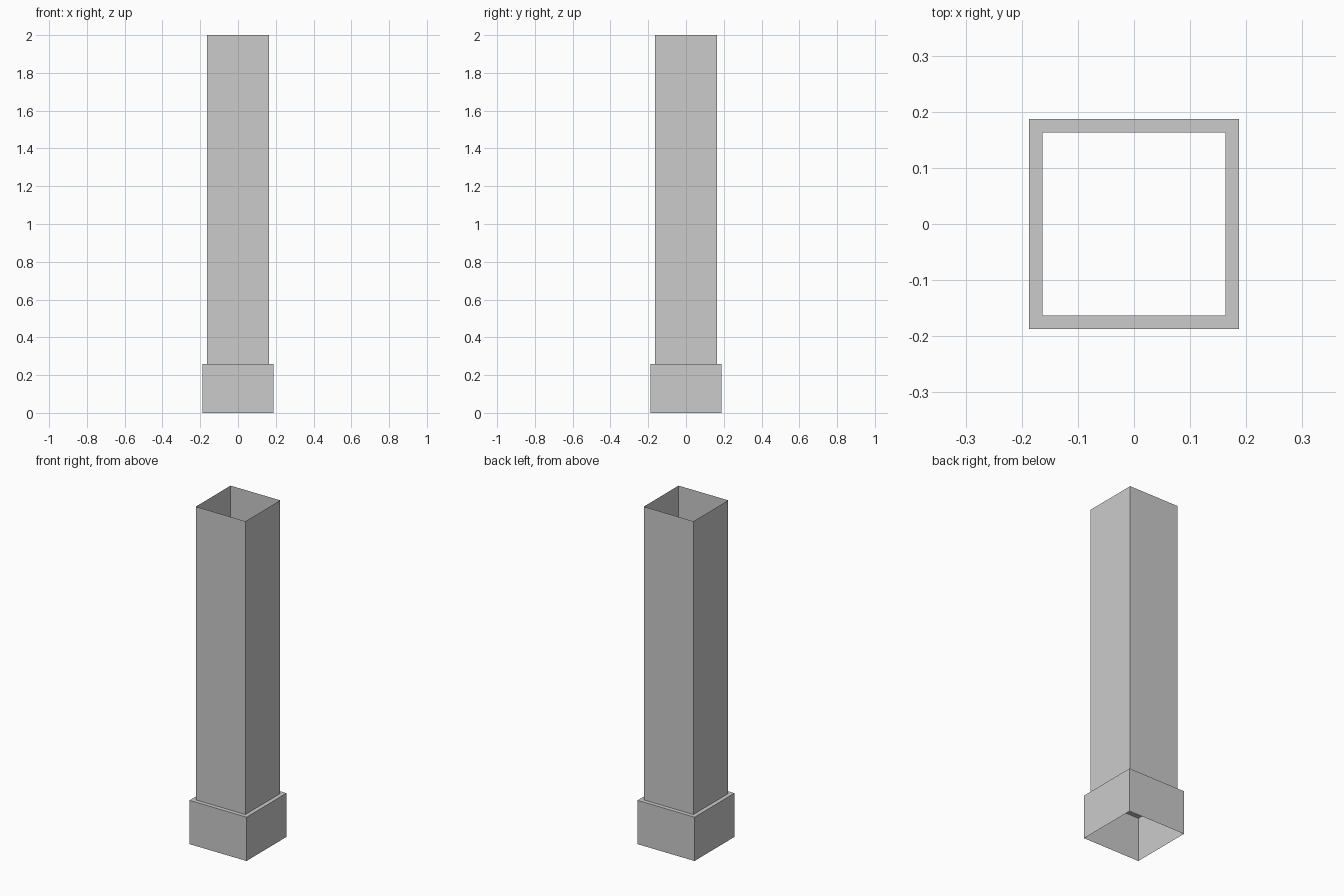
import bpy
import bmesh

if "Cube" in bpy.data.objects:
    bpy.data.objects.remove(bpy.data.objects["Cube"])

# half-width and height of each square ring, from the foot to the open top
BASE, SHAFT = 0.187, 0.163
STEP, TOP = 0.26, 2.0


def open_shell(name, levels):
    """Single-skin square tube through a list of (half_width, z) rings."""
    bm = bmesh.new()
    rings = [[bm.verts.new((sx * h, sy * h, z))
              for sx, sy in ((-1, -1), (1, -1), (1, 1), (-1, 1))]
             for h, z in levels]
    for low, high in zip(rings, rings[1:]):
        for i in range(4):
            j = (i + 1) % 4
            bm.faces.new((low[i], low[j], high[j], high[i]))
    mesh = bpy.data.meshes.new(name)
    bm.to_mesh(mesh)
    bm.free()
    obj = bpy.data.objects.new(name, mesh)
    bpy.context.collection.objects.link(obj)
    return obj


# Wide base with its narrow ledge, open underneath
open_shell("base_collar", [(BASE, 0), (BASE, STEP), (SHAFT, STEP)])

# Tall shaft, open at both ends
open_shell("shaft", [(SHAFT, STEP), (SHAFT, TOP)])
